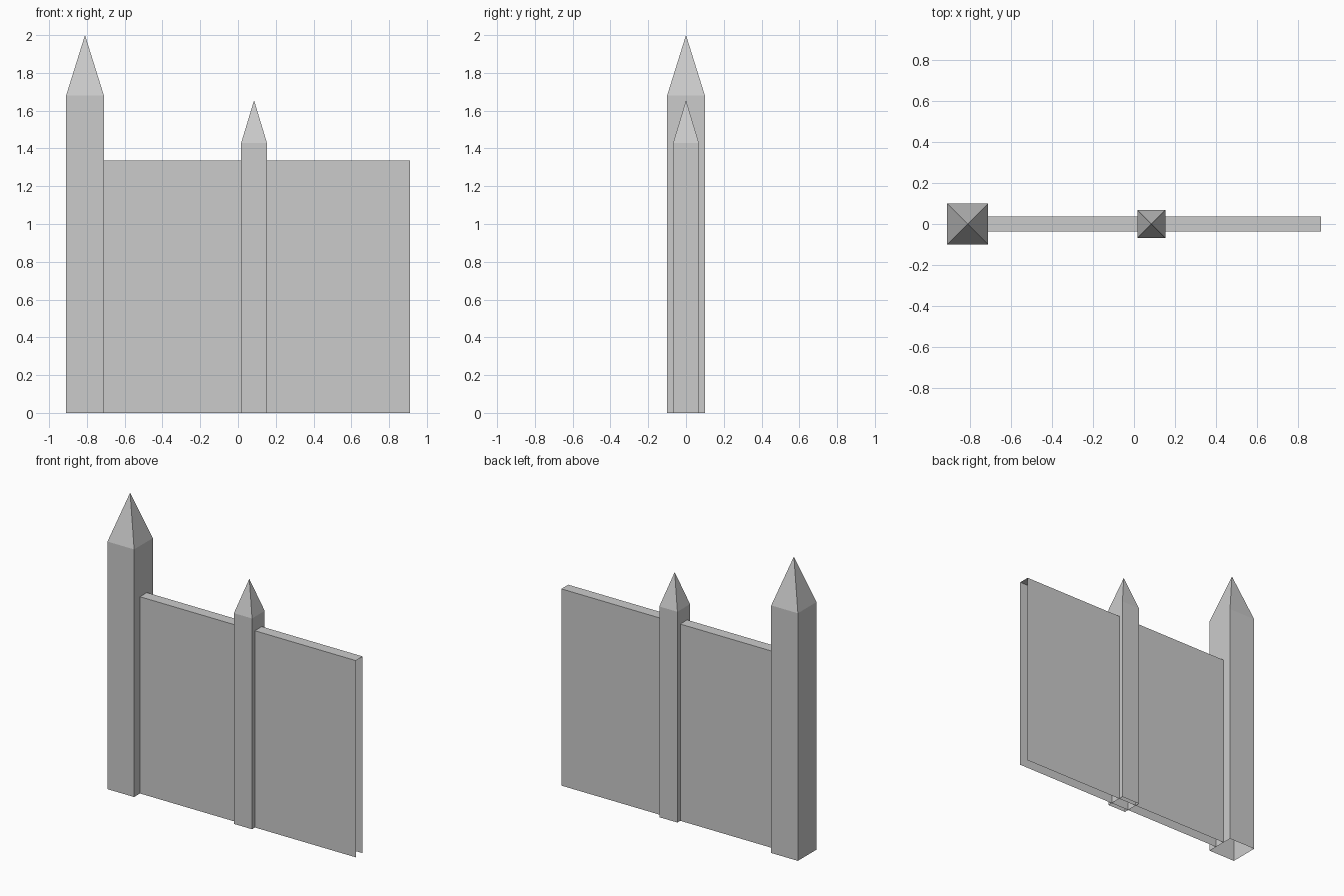
import bpy
import bmesh

cube = bpy.data.objects.get("Cube")
if cube:
    bpy.data.objects.remove(cube, do_unlink=True)

# One plain stone colour
stone = bpy.data.materials.new("grey stone")
stone.use_nodes = True
GREY = (0.6, 0.6, 0.6, 1.0)
stone.diffuse_color = GREY
stone.node_tree.nodes["Principled BSDF"].inputs["Base Color"].default_value = GREY


def finish(name, bm):
    mesh = bpy.data.meshes.new(name)
    bm.to_mesh(mesh)
    bm.free()
    mesh.materials.append(stone)
    obj = bpy.data.objects.new(name, mesh)
    bpy.context.collection.objects.link(obj)


def ring(bm, x, half, z):
    corners = ((-1, -1), (1, -1), (1, 1), (-1, 1))
    return [bm.verts.new((x + sx * half, sy * half, z)) for sx, sy in corners]


def post(name, x, half, shoulder, tip):
    """Square post, open underneath, with a pyramid point."""
    bm = bmesh.new()
    low, high = ring(bm, x, half, 0), ring(bm, x, half, shoulder)
    apex = bm.verts.new((x, 0, tip))
    for i in range(4):
        j = (i + 1) % 4
        bm.faces.new((low[i], low[j], high[j], high[i]))
        bm.faces.new((high[i], high[j], apex))
    finish(name, bm)


def wall(name, x0, x1, half, height):
    """Hollow wall: front, top and back sheets, open at the ends and bottom."""
    bm = bmesh.new()
    profile = ((-half, 0), (-half, height), (half, height), (half, 0))
    start = [bm.verts.new((x0, y, z)) for y, z in profile]
    end = [bm.verts.new((x1, y, z)) for y, z in profile]
    for i in range(3):
        bm.faces.new((start[i], end[i], end[i + 1], start[i + 1]))
    finish(name, bm)


post("tall_end_post", -0.81, 0.1, 1.68, 2.0)
post("middle_post", 0.085, 0.068, 1.43, 1.655)
wall("wall_panel", -0.71, 0.91, 0.037, 1.335)
